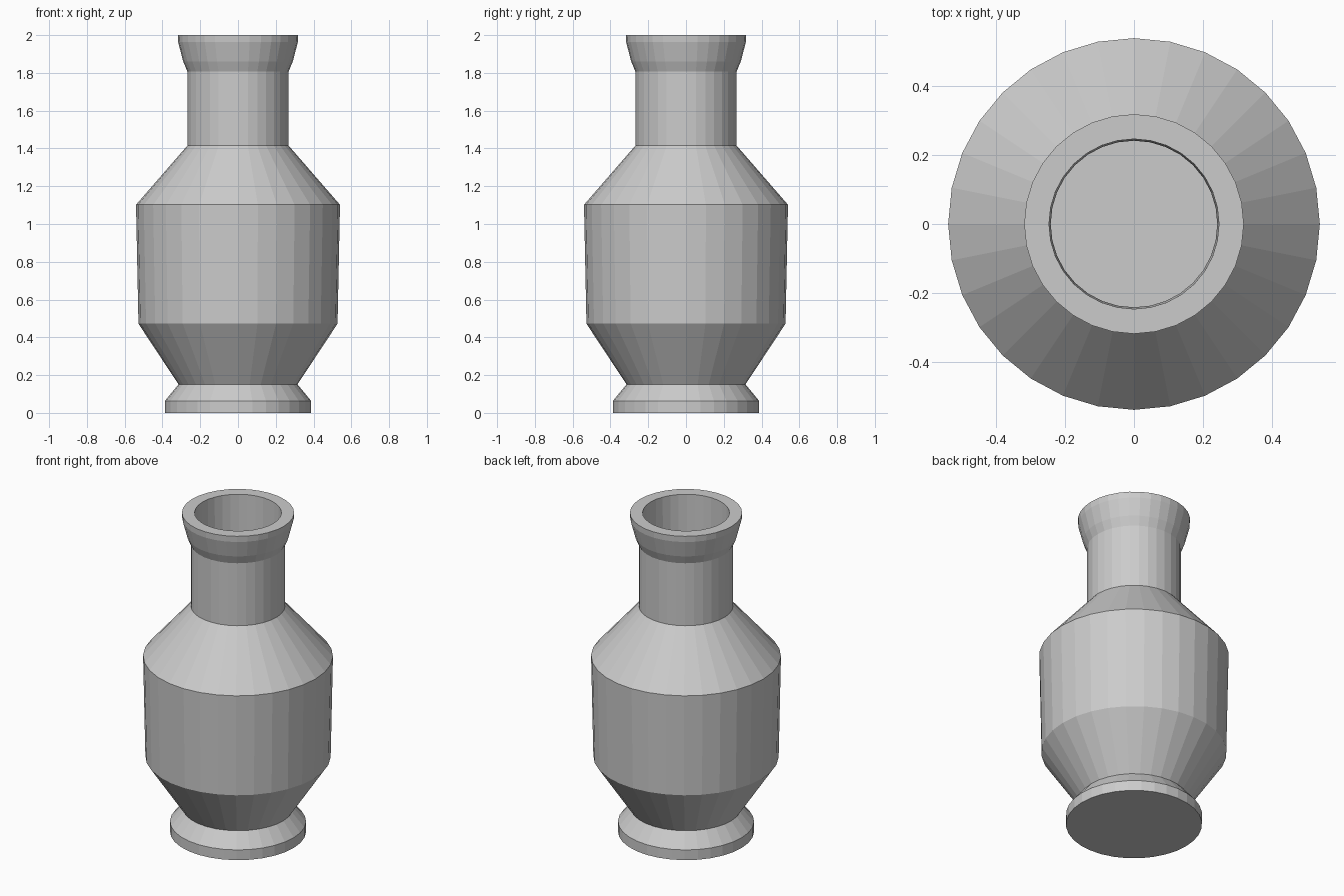
import bpy
import bmesh
from math import cos, sin, tau

cube = bpy.data.objects.get("Cube")
if cube:
    bpy.data.objects.remove(cube, do_unlink=True)

SIDES = 32

clay = bpy.data.materials.new("grey clay")
clay.use_nodes = True
colour = (0.6, 0.6, 0.6, 1.0)
clay.diffuse_color = colour
clay.node_tree.nodes["Principled BSDF"].inputs["Base Color"].default_value = colour

# Outer wall from foot to lip, as (radius, height)
outer = [(0.387, 0), (0.387, 0.064), (0.315, 0.151), (0.527, 0.472),
         (0.54, 1.102), (0.268, 1.415), (0.268, 1.807), (0.29, 1.86),
         (0.317, 1.963), (0.319, 2.0)]

# Inner wall from lip down to the floor of the hollow
inner = [(0.247, 2.0), (0.242, 1.41), (0.49, 1.08), (0.48, 0.49), (0.27, 0.16)]


def lathe(name, profile):
    """Spin a profile into a closed, flat-faced solid."""
    bm = bmesh.new()
    rings = [[bm.verts.new((r * cos(tau * i / SIDES), r * sin(tau * i / SIDES), z))
              for i in range(SIDES)] for r, z in profile]
    for low, high in zip(rings, rings[1:]):
        for i in range(SIDES):
            j = (i + 1) % SIDES
            bm.faces.new((low[i], low[j], high[j], high[i]))
    # Underside and inner floor
    bm.faces.new(rings[0][::-1])
    bm.faces.new(rings[-1])
    bmesh.ops.recalc_face_normals(bm, faces=bm.faces)
    mesh = bpy.data.meshes.new(name)
    bm.to_mesh(mesh)
    bm.free()
    mesh.materials.append(clay)
    obj = bpy.data.objects.new(name, mesh)
    bpy.context.collection.objects.link(obj)
    return obj


lathe("vase", outer + inner)
